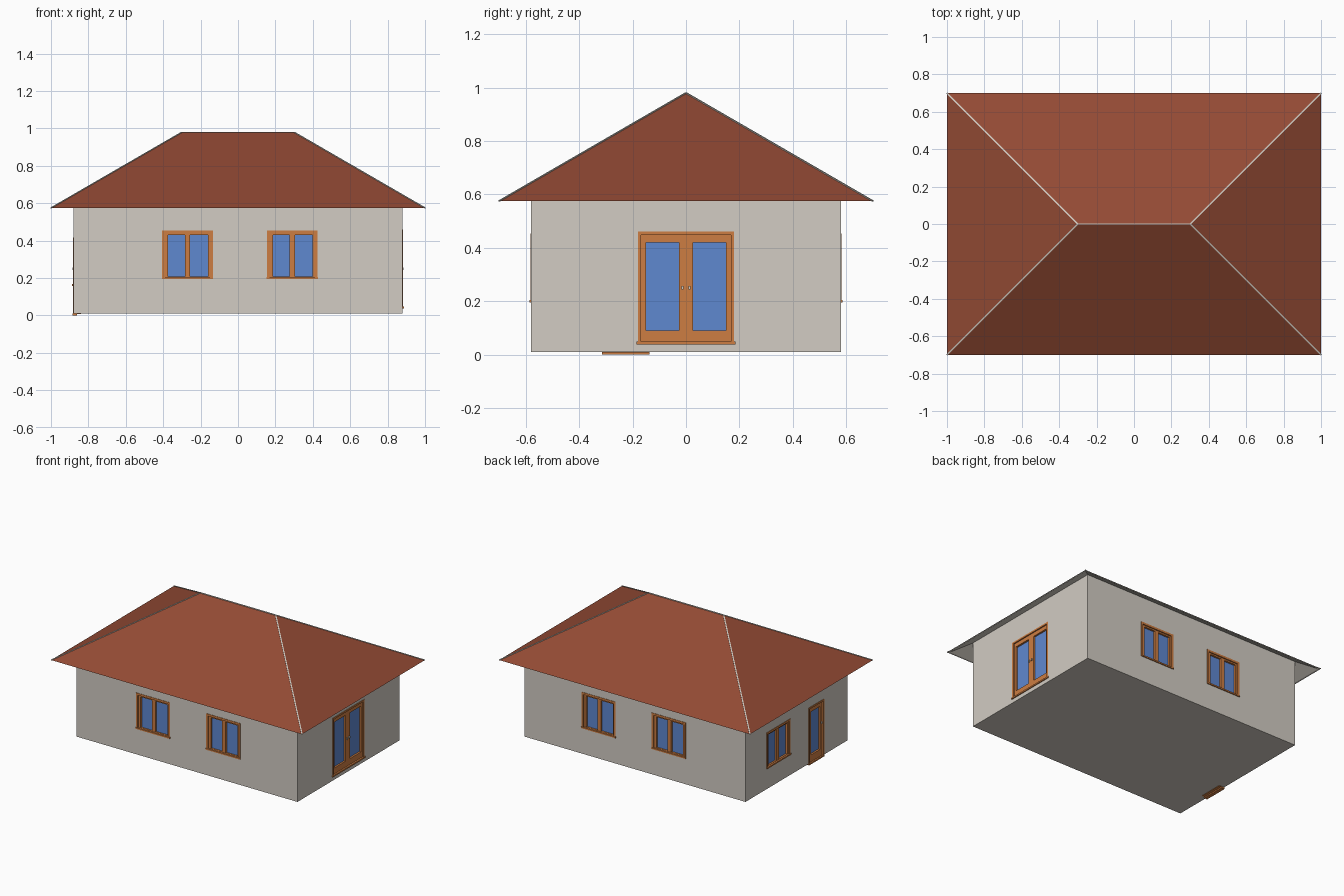
import bpy, bmesh, math
from mathutils import Matrix, Vector

if "Cube" in bpy.data.objects:
    bpy.data.objects.remove(bpy.data.objects["Cube"])


def material(name, r, g, b):
    lin = lambda c: ((c / 255 + 0.055) / 1.055) ** 2.4
    m = bpy.data.materials.new(name)
    m.diffuse_color = (lin(r), lin(g), lin(b), 1)
    m.use_nodes = True
    m.node_tree.nodes["Principled BSDF"].inputs["Base Color"].default_value = m.diffuse_color
    return m


PLASTER = material("plaster", 210, 204, 195)
TILE = material("roof_tile", 147, 74, 52)
WOOD = material("wood", 205, 125, 66)
GLASS = material("glass", 95, 136, 208)
METAL = material("handle_metal", 205, 205, 200)


def finish(name, bm, mats):
    me = bpy.data.meshes.new(name)
    bm.to_mesh(me)
    bm.free()
    for m in mats:
        me.materials.append(m)
    ob = bpy.data.objects.new(name, me)
    bpy.context.collection.objects.link(ob)
    return ob


def box(bm, x0, x1, y0, y1, z0, z1, mat=0):
    M = Matrix.Translation(((x0 + x1) / 2, (y0 + y1) / 2, (z0 + z1) / 2)) @ \
        Matrix.Diagonal((x1 - x0, y1 - y0, z1 - z0, 1))
    vs = bmesh.ops.create_cube(bm, size=1, matrix=M)["verts"]
    for f in {f for v in vs for f in v.link_faces}:
        f.material_index = mat
    return vs


WX, WY, BASE, EAVE, TOP = 0.88, 0.58, 0.01, 0.575, 0.98
SLOPE = (TOP - EAVE) / 0.7
RIM = 0.013
holes = bmesh.new()

# side name -> (rotation about z, distance of the wall from the centre)
SIDES = {"front": (0, WY), "right": (90, WX), "back": (180, WY), "left": (-90, WX)}


def opening(name, side, c, w, z0, z1, panes, glass_z, border, sill, handles=()):
    """Framed leaf with panes, set into a hole in the wall; local -y is outward."""
    ang, dist = SIDES[side]
    R = Matrix.Rotation(math.radians(ang), 4, 'Z') @ Matrix.Translation((c, -dist, 0))
    a, b = -w / 2, w / 2
    # hole in the wall
    vs = box(holes, a + 0.002, b - 0.002, -0.05, 0.04, max(z0, -0.05) + 0.002, z1 - 0.002)
    bmesh.ops.transform(holes, matrix=R, verts=vs)
    bm = bmesh.new()
    out, leaf, pane, back = -0.003, 0.005, 0.018, 0.041
    # outer frame
    box(bm, a, a + border, out, back, z0, z1)
    box(bm, b - border, b, out, back, z0, z1)
    box(bm, a + border, b - border, out, back, z1 - border, z1)
    # leaf stiles between the panes, then the rails
    edges = [a + border] + [e for p in panes for e in p] + [b - border]
    for i in range(0, len(edges), 2):
        box(bm, edges[i], edges[i + 1], leaf, back, z0, z1 - border)
    for p0, p1 in panes:
        box(bm, p0, p1, leaf, back, z0, glass_z[0])
        box(bm, p0, p1, leaf, back, glass_z[1], z1 - border)
        box(bm, p0, p1, pane, back, glass_z[0], glass_z[1], 1)
    # sill and handles
    if sill:
        box(bm, a - sill, b + sill, -0.007, 0.01, z0 - 0.005, z0 + 0.005)
    for h in handles:
        box(bm, h - 0.004, h + 0.004, -0.004, leaf, 0.243, 0.257, 2)
    bmesh.ops.transform(bm, matrix=R, verts=bm.verts)
    finish(name, bm, [WOOD, GLASS, METAL])


# windows
W_PANES = [(-0.103, -0.014), (0.014, 0.109)]
for side, c, z in [("front", -0.27, 0.2), ("front", 0.29, 0.2), ("back", -0.29, 0.2),
                   ("back", 0.27, 0.2), ("left", -0.205, 0.162)]:
    opening(side + "_window", side, c, 0.272, z, z + 0.254, W_PANES,
            (z + 0.007, z + 0.229), 0.015, 0.001)

# double garden door and narrow entrance door
opening("garden_door", "right", 0, 0.36, 0.043, 0.46, [(-0.15, -0.026), (0.026, 0.15)],
        (0.09, 0.42), 0.012, 0.006, (-0.013, 0.013))
opening("entrance_door", "left", 0.225, 0.176, 0.008, 0.412, [(-0.05, 0.05)],
        (0.06, 0.37), 0.012, 0, (0.063,))

# entrance threshold
bm = bmesh.new()
box(bm, -WX - 0.005, -WX + 0.02, -0.315, -0.137, 0, 0.0102)
finish("entrance_threshold", bm, [WOOD])

# walls, reaching up to the sloping roof underside
bm = bmesh.new()
box(bm, -WX, WX, -WY, WY, BASE, EAVE + (0.12 - RIM) * SLOPE)
walls = finish("walls", bm, [PLASTER])
cutter = finish("opening_cutter", holes, [PLASTER])
cutter.hide_render = True
mod = walls.modifiers.new("openings", 'BOOLEAN')
mod.operation, mod.object, mod.solver = 'DIFFERENCE', cutter, 'EXACT'
bpy.context.view_layer.objects.active = walls
bpy.ops.object.modifier_apply(modifier=mod.name)
bpy.data.objects.remove(cutter)

# hipped roof: tiled outside, plain underside, thin pale strips on hips and ridge
bm = bmesh.new()


def hip(inset):
    cs = [bm.verts.new((sx * (1 - inset), sy * (0.7 - inset), EAVE))
          for sx, sy in ((-1, -1), (1, -1), (1, 1), (-1, 1))]
    l, r = [bm.verts.new((x, 0, TOP - inset * SLOPE)) for x in (-0.3, 0.3)]
    faces = [bm.faces.new(f) for f in ((cs[0], cs[1], r, l), (cs[1], cs[2], r),
                                       (cs[2], cs[3], l, r), (cs[3], cs[0], l))]
    return cs, faces


outer, tiles = hip(0)
inner, under = hip(RIM)
for f in tiles:
    f.material_index = 1
bmesh.ops.reverse_faces(bm, faces=under)
for i in range(4):
    j = (i + 1) % 4
    bm.faces.new((outer[j], outer[i], inner[i], inner[j]))
finish("roof", bm, [PLASTER, TILE])

# hip and ridge strips lying on the tiles
bm = bmesh.new()
peak = [Vector((-0.3, 0, TOP)), Vector((0.3, 0, TOP))]
lines = [(peak[0], peak[1])]
for sx in (-1, 1):
    for sy in (-1, 1):
        lines.append((Vector((sx, sy * 0.7, EAVE)), peak[(sx + 1) // 2]))
for p, q in lines:
    d = (q - p).normalized()
    side = d.cross(Vector((0, 0, 1))).normalized()
    up = side.cross(d)
    M = Matrix((side, d, up)).transposed().to_4x4()
    M.translation = (p + q) / 2
    bmesh.ops.create_cube(bm, size=1, matrix=M @ Matrix.Diagonal((0.008, (q - p).length, 0.004, 1)))
finish("hip_strips", bm, [PLASTER])
